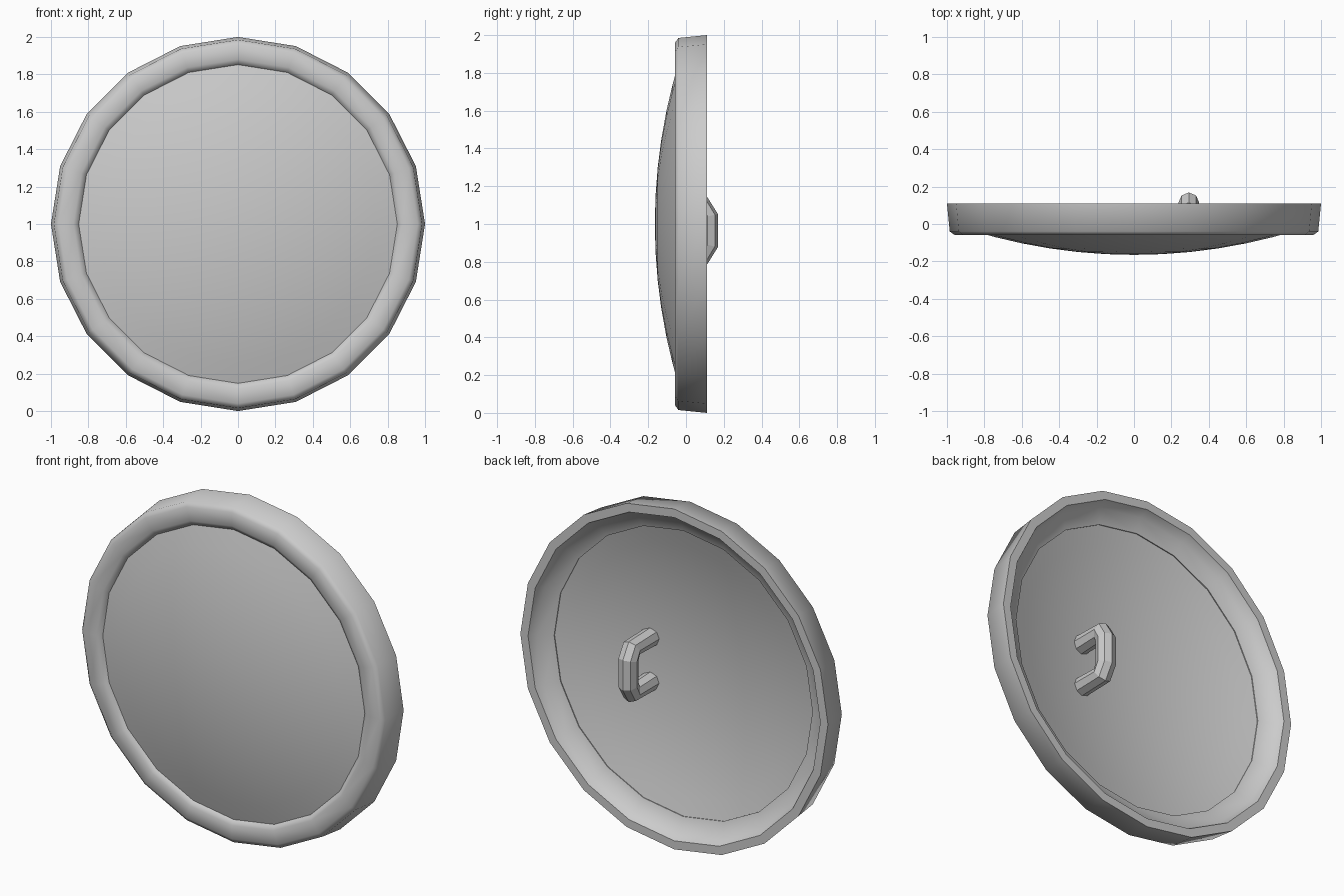
import bpy, bmesh
from math import sin, cos, pi, sqrt, radians

if "Cube" in bpy.data.objects:
    bpy.data.objects.remove(bpy.data.objects["Cube"])

SIDES = 20
CENTRE_Z = 1.0


def lathe(name, profile, angle):
    """Revolve a closed (radius, y) profile around the shield's axis."""
    bm = bmesh.new()
    rings = []
    for r, y in profile:
        if r < 1e-5:
            rings.append([bm.verts.new((0, y, CENTRE_Z))] * SIDES)
        else:
            rings.append([bm.verts.new((r * sin(2 * pi * i / SIDES), y,
                                        CENTRE_Z + r * cos(2 * pi * i / SIDES)))
                          for i in range(SIDES)])
    for a, b in zip(rings, rings[1:] + rings[:1]):
        for i in range(SIDES):
            j = (i + 1) % SIDES
            quad = list(dict.fromkeys((a[i], a[j], b[j], b[i])))
            if len(quad) > 2:
                bm.faces.new(quad)
    bmesh.ops.recalc_face_normals(bm, faces=bm.faces)
    mesh = bpy.data.meshes.new(name)
    bm.to_mesh(mesh)
    bm.free()
    obj = bpy.data.objects.new(name, mesh)
    bpy.context.collection.objects.link(obj)
    bpy.ops.object.select_all(action='DESELECT')
    obj.select_set(True)
    bpy.context.view_layer.objects.active = obj
    bpy.ops.object.shade_smooth_by_angle(angle=radians(angle))
    return obj


# Rim: rounded front edge, open sloping back
lathe("shield_rim", [(1.0, 0.11), (0.985, -0.04), (0.96, -0.058), (0.88, -0.058),
                     (0.85, -0.038), (0.84, 0.025), (0.925, 0.055), (0.95, 0.11)], 50)


# Dish: thick domed plate following a shallow sphere
def cap(r, apex, R=2.95):
    return apex + R - sqrt(R * R - r * r)


radii = [0, 0.15, 0.3, 0.45, 0.6, 0.74, 0.855]
front = [(r, cap(r, -0.165)) for r in radii]
back = [(r, cap(r, -0.104)) for r in reversed(radii)]
lathe("shield_dish", front + back, 40)

# Handle: eight-sided bar bent into a bracket
curve = bpy.data.curves.new("handle", 'CURVE')
curve.dimensions = '3D'
curve.bevel_depth = 0.055
curve.bevel_resolution = 2
curve.use_fill_caps = True
half = [(-0.12, 0.13), (0.085, 0.13), (0.115, 0.075)]
path = half + [(y, -z) for y, z in reversed(half)]
spline = curve.splines.new('POLY')
spline.points.add(len(path) - 1)
for p, (y, z) in zip(spline.points, path):
    p.co = (0.293, y, 0.965 + z, 1)
spline.use_smooth = False
bpy.context.collection.objects.link(bpy.data.objects.new("handle", curve))
